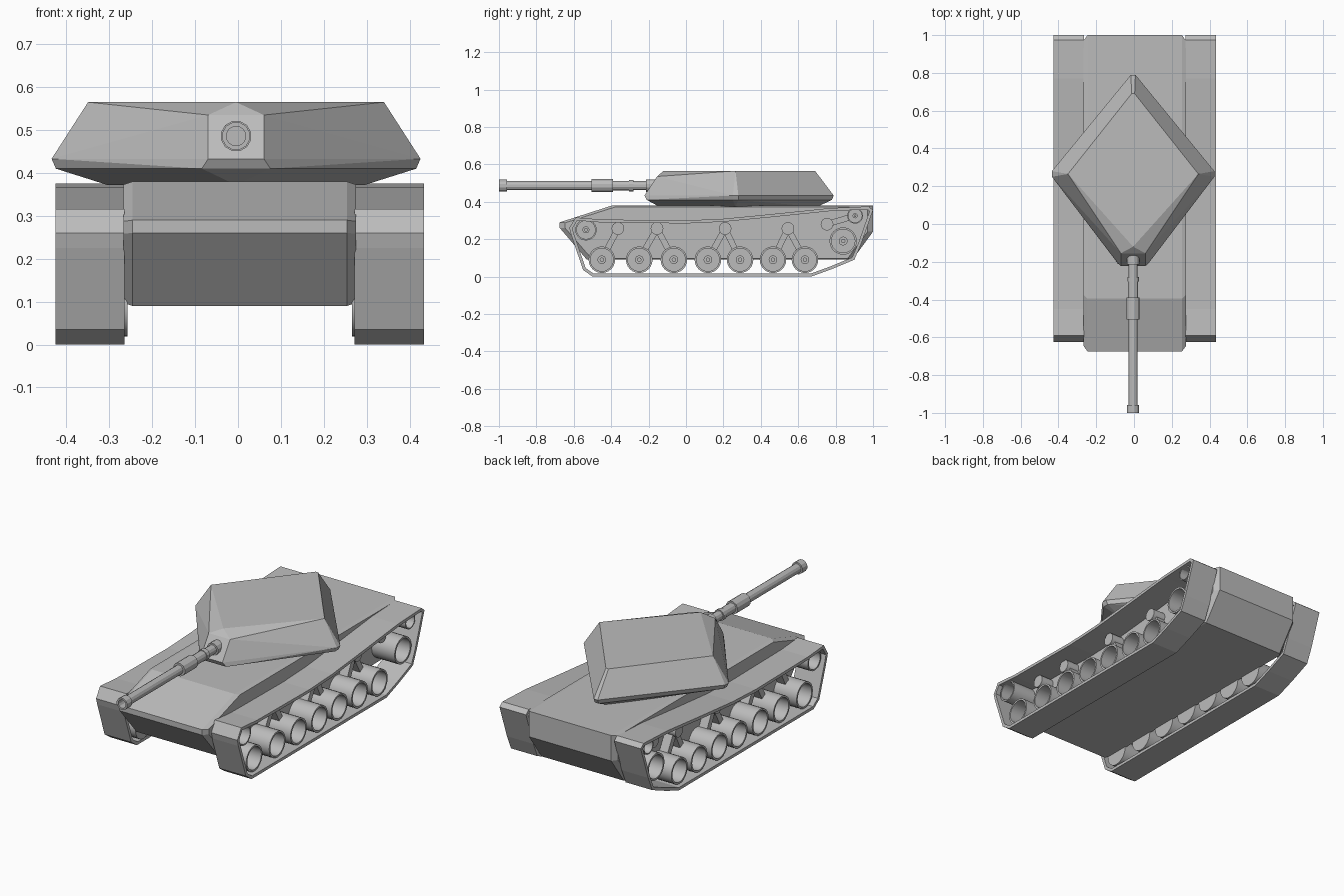
import bpy, bmesh, math
from mathutils import Vector, Matrix

if "Cube" in bpy.data.objects:
    bpy.data.objects.remove(bpy.data.objects["Cube"])

grey = bpy.data.materials.new("plain_grey")
grey.diffuse_color = (0.5, 0.5, 0.5, 1)
grey.use_nodes = True
grey.node_tree.nodes["Principled BSDF"].inputs["Base Color"].default_value = grey.diffuse_color
CHASSIS_X, TURRET_X = 0.004, -0.0045


def finish(bm, name, x=0.0, mirror=False, smooth=False):
    bmesh.ops.recalc_face_normals(bm, faces=bm.faces)
    mesh = bpy.data.meshes.new(name)
    for f in bm.faces:
        f.smooth = smooth
    bm.to_mesh(mesh)
    bm.free()
    if smooth:
        mesh.set_sharp_from_angle(angle=math.radians(35))
    mesh.materials.append(grey)
    ob = bpy.data.objects.new(name, mesh)
    bpy.context.collection.objects.link(ob)
    ob.location.x = x
    if mirror:
        ob.modifiers.new("mirror", 'MIRROR').use_mirror_merge = False
    return ob


def loft(bm, rings, cap=True, closed=False):
    """Skin a list of equal-length point rings."""
    loops = [[bm.verts.new(p) for p in ring] for ring in rings]
    pairs = list(zip(loops, loops[1:]))
    if closed:
        pairs.append((loops[-1], loops[0]))
    n = len(loops[0])
    for a, b in pairs:
        for i in range(n):
            j = (i + 1) % n
            bm.faces.new((a[i], a[j], b[j], b[i]))
    if cap:
        bm.faces.new(loops[0])
        bm.faces.new(loops[-1])


def lathe_x(bm, profile, y, z, n=24):
    """Turn an (x, radius) profile around an axis along x."""
    loft(bm, [[(x, y + r * math.cos(2 * math.pi * i / n), z + r * math.sin(2 * math.pi * i / n))
               for i in range(n)] for x, r in profile])


# Hull: side profile with slightly inset outer sides
hull = [(-.675, .29), (-.395, .38), (1, .38), (1, .24), (.89, .09), (-.53, .09), (-.675, .26)]
inset = [(.16 + (y - .16) * .965, .235 + (z - .235) * .95) for y, z in hull]
bm = bmesh.new()
loft(bm, [[(x, y, z) for y, z in prof] for x, prof in
          ((-.271, inset), (-.25, hull), (.25, hull), (.271, inset))])
finish(bm, "hull", CHASSIS_X)

# Tracks: a thin closed band
outer = [(-.50, 0), (.67, 0), (.78, .04), (.90, .09), (.935, .17), (1, .355), (.975, .375),
         (.77, .366), (.45, .333), (.2, .309), (0, .30), (-.45, .305), (-.59, .316),
         (-.624, .26), (-.615, .225), (-.55, .035)]
T = .016
inner = []
for i, p in enumerate(outer):
    p = Vector(p)
    a = (p - Vector(outer[i - 1])).normalized()
    b = (Vector(outer[(i + 1) % len(outer)]) - p).normalized()
    m = Vector((-a.y - b.y, a.x + b.x)).normalized()
    inner.append(p + m * T / max(.5, m.dot(Vector((-a.y, a.x)))))
bm = bmesh.new()
loft(bm, [[(x, q[0], q[1]) for q in ring] for x, ring in
          ((.268, outer), (.429, outer), (.429, inner), (.268, inner))], cap=False, closed=True)
finish(bm, "tracks", CHASSIS_X, mirror=True)


# Wheels: deep cups with a stepped hub
def wheel(bm, y, z, r):
    h = r * .32
    lathe_x(bm, [(.262, r), (.41, r), (.41, r * .86), (.32, r * .86), (.32, h),
                 (.34, h), (.34, h * .5), (.355, h * .5)], y, z)


ROAD_Y = (-.45, -.25, -.065, .117, .289, .465, .636)
bm = bmesh.new()
for y in ROAD_Y:
    wheel(bm, y, .09, .071)
finish(bm, "road_wheels", CHASSIS_X, True, True)
for name, y, z, r in (("front_idler_wheels", -.535, .25, .057),
                      ("rear_drive_wheels", .84, .19, .073),
                      ("rear_return_wheels", .904, .325, .042)):
    bm = bmesh.new()
    wheel(bm, y, z, r)
    finish(bm, name, CHASSIS_X, True, True)

# Suspension pivots and the arms down to the wheels
links = [(-.364, .257, -.45, .09), (.754, .28, .904, .325)]
for y, pair in ((-.155, (-.25, -.065)), (.209, (.117, .289)), (.545, (.465, .636))):
    links += [(y, .257, w, .09) for w in pair]
bm = bmesh.new()
for y, z in sorted({k[:2] for k in links}):
    lathe_x(bm, [(.26, .034), (.345, .034)], y, z, 16)
finish(bm, "suspension_pivots", CHASSIS_X, True, True)
bm = bmesh.new()
for y0, z0, y1, z1 in links:
    d = Vector((0, y1 - y0, z1 - z0))
    mat = (Matrix.Translation((.3, (y0 + y1) / 2, (z0 + z1) / 2))
           @ Matrix.Rotation(math.atan2(d.z, d.y), 4, 'X')
           @ Matrix.Diagonal((.05, d.length, .032, 1)))
    bmesh.ops.create_cube(bm, size=1, matrix=mat)
finish(bm, "suspension_arms", CHASSIS_X, True)

# Turret: convex diamond body with a cut front for the gun
half = [(0, -.12, .565), (.345, .265, .565), (.008, .69, .565),
        (.065, -.155, .535), (.065, -.222, .433), (.43, .25, .433), (.43, .28, .433),
        (.012, .79, .433), (.08, -.21, .41), (.42, .25, .41), (.42, .28, .41), (.012, .78, .41),
        (0, -.14, .372), (.30, .265, .372), (.008, .70, .372)]
bm = bmesh.new()
for p in {(s * x, y, z) for x, y, z in half for s in (-1, 1)}:
    bm.verts.new(p)
res = bmesh.ops.convex_hull(bm, input=bm.verts)
bmesh.ops.delete(bm, geom=[g for g in res["geom_interior"] + res["geom_unused"]
                           if isinstance(g, bmesh.types.BMVert)], context='VERTS')
bmesh.ops.dissolve_limit(bm, angle_limit=math.radians(4), verts=bm.verts, edges=bm.edges)
finish(bm, "turret", TURRET_X)

# Gun: stepped barrel with a hollow muzzle
barrel = [(-.1, .034), (-.215, .034), (-.215, .025), (-.28, .025), (-.28, .031), (-.305, .031),
          (-.305, .027), (-.39, .027), (-.39, .036), (-.505, .036), (-.505, .025),
          (-.957, .025), (-.957, .033), (-1, .033), (-1, .023), (-.9, .023)]
bm = bmesh.new()
loft(bm, [[(r * math.cos(math.pi * (i + .5) / 6), y, .486 + r * math.sin(math.pi * (i + .5) / 6))
           for i in range(12)] for y, r in barrel])
finish(bm, "gun_barrel", TURRET_X)
